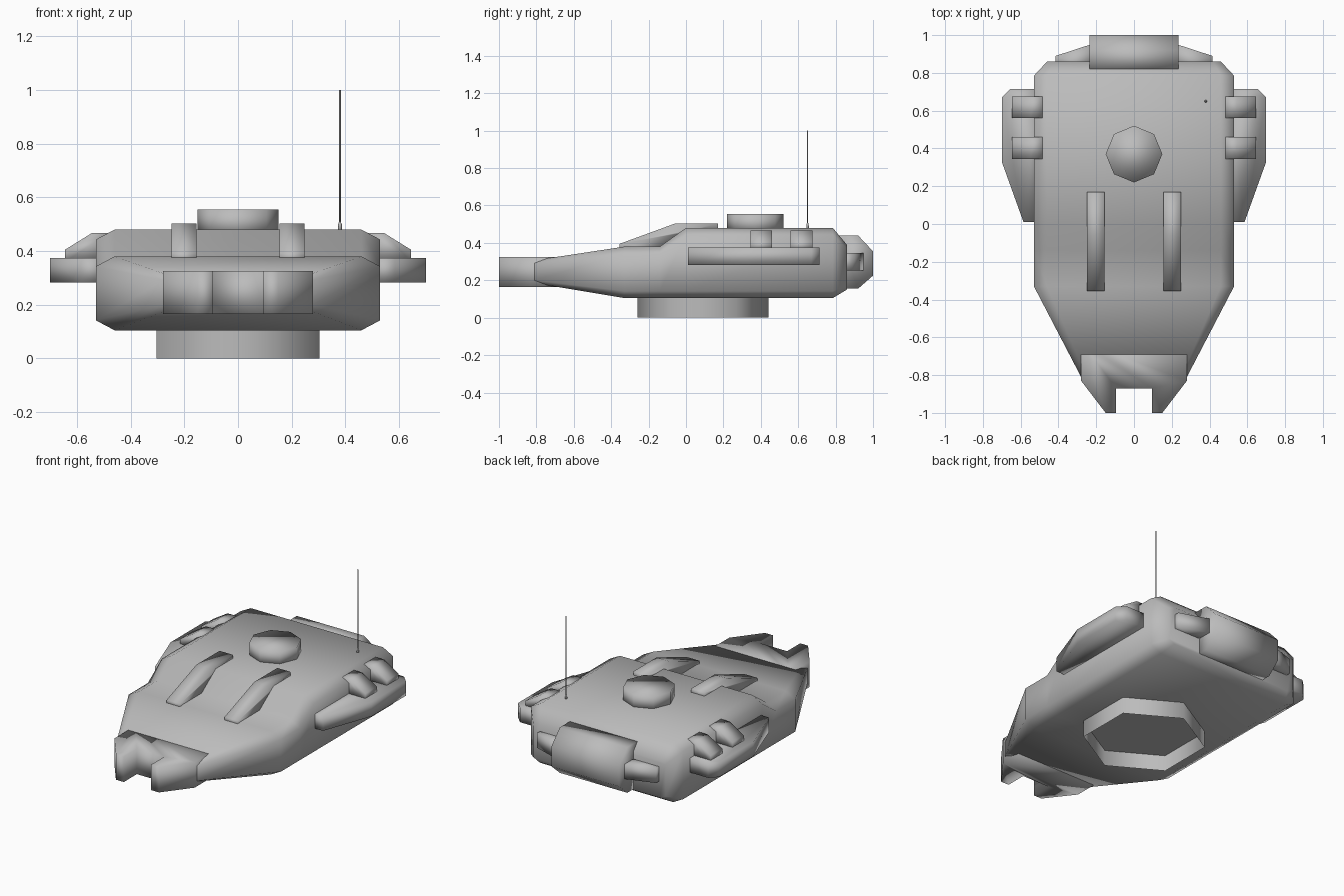
import bpy, bmesh
from math import sin, cos, pi

if "Cube" in bpy.data.objects:
    bpy.data.objects.remove(bpy.data.objects["Cube"], do_unlink=True)

grey = bpy.data.materials.new("armour_grey")
grey.use_nodes = True
GREY = (0.5, 0.5, 0.5, 1)
grey.diffuse_color = GREY
grey.node_tree.nodes["Principled BSDF"].inputs["Base Color"].default_value = GREY


def loft(name, rings, first_cap=True, last_cap=True, smooth=True):
    """Join rings of equal point count into one smooth shell."""
    bm = bmesh.new()
    loops = [[bm.verts.new(p) for p in ring] for ring in rings]
    n = len(loops[0])
    for a, b in zip(loops, loops[1:]):
        for i in range(n):
            j = (i + 1) % n
            bm.faces.new((a[i], a[j], b[j], b[i]))
    if first_cap:
        bm.faces.new(loops[0])
    if last_cap:
        bm.faces.new(loops[-1])
    bmesh.ops.recalc_face_normals(bm, faces=bm.faces)
    for f in bm.faces:
        f.smooth = smooth
    mesh = bpy.data.meshes.new(name)
    bm.to_mesh(mesh)
    bm.free()
    mesh.materials.append(grey)
    obj = bpy.data.objects.new(name, mesh)
    bpy.context.collection.objects.link(obj)
    return obj


def plan_prism(name, pts, z0, z1, side=1):
    return loft(name, [[(side * x, y, z) for x, y in pts] for z in (z0, z1)])


def side_prism(name, pts, x0, x1, side=1):
    return loft(name, [[(side * x, y, z) for y, z in pts] for x in (x0, x1)])


def front_prism(name, pts, y0, y1, side=1):
    return loft(name, [[(side * x, y, z) for x, z in pts] for y in (y0, y1)])


def circle(r, n, x, y, z, turn=0):
    return [(x + r * cos(2 * pi * i / n + turn), y + r * sin(2 * pi * i / n + turn), z)
            for i in range(n)]


def hull_ring(y, w, bottom, top, cx, cz):
    right = [(w - cx, bottom), (w, bottom + cz), (w, top - cz), (w - cx, top)]
    left = [(-x, z) for x, z in reversed(right)]
    return [(x, y, z) for x, z in right + left]


# Chamfered hull, lofted from nose to rear
loft("hull", [hull_ring(*s) for s in (
    (-0.81, 0.28, 0.185, 0.307, 0.03, 0.015),
    (-0.33, 0.53, 0.105, 0.38, 0.07, 0.037),
    (-0.14, 0.53, 0.105, 0.38, 0.07, 0.037),
    (0.0, 0.53, 0.105, 0.48, 0.07, 0.037),
    (0.785, 0.53, 0.105, 0.48, 0.07, 0.037),
    (0.86, 0.46, 0.15, 0.39, 0.04, 0.02))])

# Forked gun mount at the nose
fork = [(0.28, -0.62), (0.28, -0.83), (0.15, -1.0), (0.095, -1.0), (0.095, -0.87)]
plan_prism("gun_mount", fork + [(-x, y) for x, y in reversed(fork)], 0.165, 0.325)

# Six-sided turret ring, open underneath
loft("turret_ring", [circle(0.35, 6, 0, 0.09, z, pi / 6) for z in (0, 0.11)], False, False)
loft("ring_floor", [circle(0.348, 6, 0, 0.09, z, pi / 6) for z in (0.098, 0.11)], smooth=False)

# Roof hatch
loft("hatch", [circle(0.15, 8, 0, 0.37, z) for z in (0.46, 0.555)])

# Antenna with a thicker foot
loft("antenna_foot", [circle(r, 6, 0.38, 0.65, z) for r, z in ((0.008, 0.47), (0.007, 0.5), (0.003, 0.51))])
loft("antenna", [circle(0.003, 6, 0.38, 0.65, z) for z in (0.5, 1.0)])

# Rear stowage bin
side_prism("rear_bin", [(0.82, 0.155), (0.92, 0.155), (1.0, 0.225), (1.0, 0.355),
                        (0.92, 0.44), (0.82, 0.44)], -0.235, 0.235)

for side, label in ((1, "left"), (-1, "right")):
    # Sloped roof rails
    side_prism(label + "_roof_rail",
               [(-0.355, 0.36), (-0.355, 0.395), (-0.06, 0.503), (0.17, 0.503),
                (0.17, 0.46), (0.02, 0.46), (-0.12, 0.36)], 0.155, 0.248, side)
    # Side sponson
    plan_prism(label + "_sponson",
               [(0.5, 0.01), (0.585, 0.01), (0.7, 0.33), (0.7, 0.67), (0.655, 0.715),
                (0.5, 0.715)], 0.283, 0.375, side)
    # Launcher pods above the sponson
    for y, place in ((0.345, "front"), (0.56, "rear")):
        front_prism(f"{label}_{place}_pod",
                    [(0.485, 0.36), (0.645, 0.36), (0.645, 0.405), (0.545, 0.467),
                     (0.485, 0.467)], y, y + 0.115, side)
    # Tapered box beside the rear bin
    plan_prism(label + "_bin_wing",
               [(0.2, 0.83), (0.415, 0.83), (0.415, 0.89), (0.2, 0.96)], 0.253, 0.345, side)
